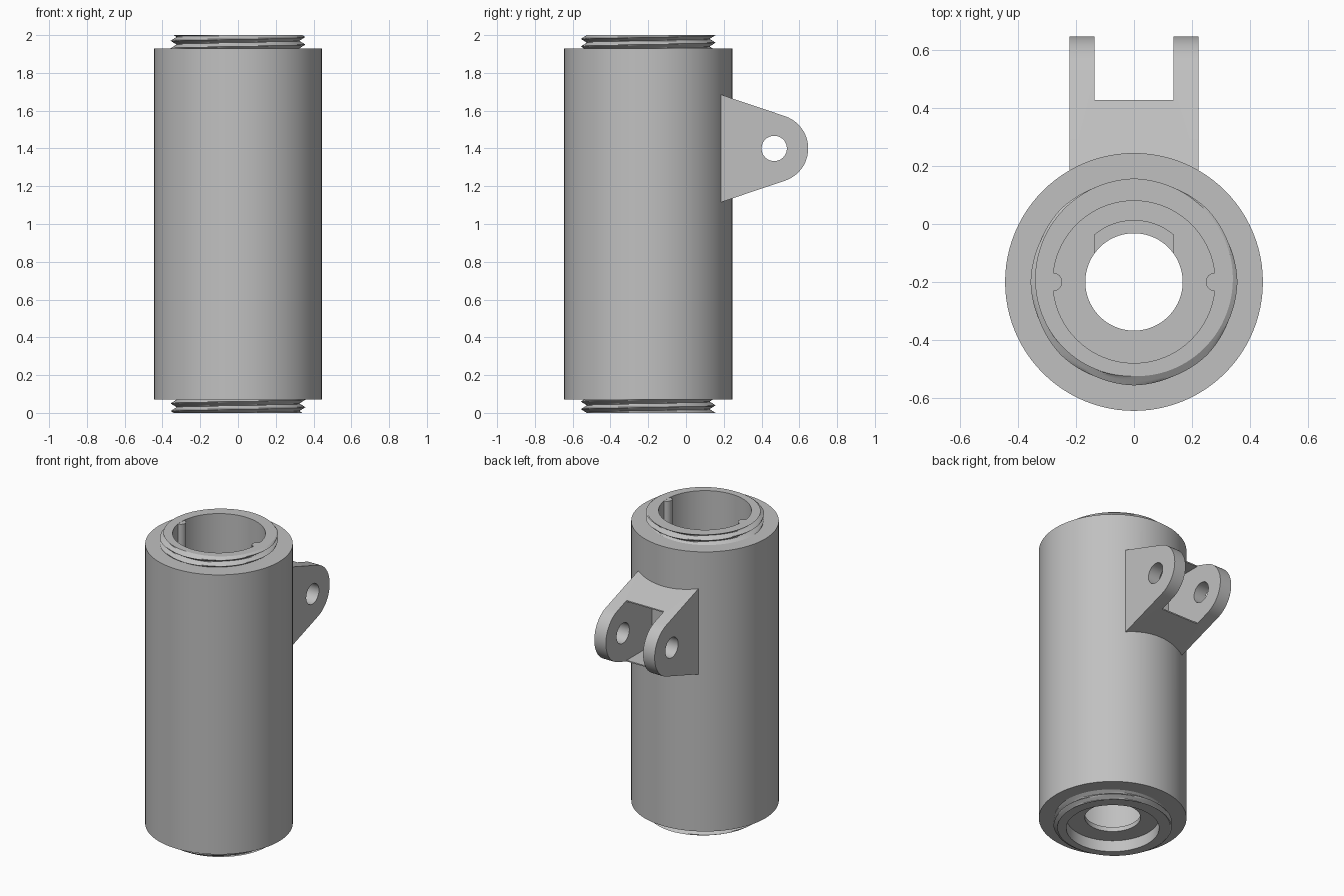
import bpy, bmesh, math
from mathutils import Matrix, Vector

cube = bpy.data.objects.get("Cube")
if cube:
    bpy.data.objects.remove(cube, do_unlink=True)

AXIS_Y = -0.2        # main axis of the tube
BORE = 0.28
SEG = 96

steel = bpy.data.materials.new("grey_steel")
steel.use_nodes = True
steel.diffuse_color = (0.53, 0.53, 0.53, 1)
steel.node_tree.nodes["Principled BSDF"].inputs["Base Color"].default_value = (0.53, 0.53, 0.53, 1)


def finish(name, bm):
    bmesh.ops.recalc_face_normals(bm, faces=bm.faces)
    mesh = bpy.data.meshes.new(name)
    bm.to_mesh(mesh)
    bm.free()
    obj = bpy.data.objects.new(name, mesh)
    bpy.context.collection.objects.link(obj)
    mesh.materials.append(steel)
    return obj


def activate(obj):
    bpy.ops.object.select_all(action='DESELECT')
    obj.select_set(True)
    bpy.context.view_layer.objects.active = obj


def box(name, lo, hi):
    bm = bmesh.new()
    bmesh.ops.create_cube(bm, size=1)
    lo, hi = Vector(lo), Vector(hi)
    bmesh.ops.scale(bm, vec=hi - lo, verts=bm.verts)
    bmesh.ops.translate(bm, vec=(lo + hi) / 2, verts=bm.verts)
    return finish(name, bm)


def cylinder(name, radius, depth, centre, along_x=False, segments=48):
    bm = bmesh.new()
    turn = Matrix.Rotation(math.pi / 2, 4, 'Y') if along_x else Matrix()
    bmesh.ops.create_cone(bm, cap_ends=True, segments=segments, radius1=radius, radius2=radius,
                          depth=depth, matrix=Matrix.Translation(centre) @ turn)
    return finish(name, bm)


def boolean(obj, tool, operation='DIFFERENCE', keep=False):
    mod = obj.modifiers.new("cut", 'BOOLEAN')
    mod.operation, mod.solver, mod.object = operation, 'EXACT', tool
    activate(obj)
    bpy.ops.object.modifier_apply(modifier=mod.name)
    if not keep:
        bpy.data.objects.remove(tool, do_unlink=True)


def thread_radius(z, angle):
    # Triangular helical thread
    phase = ((z - 0.03) / 0.04 - angle / math.tau) % 1
    return 0.325 + 0.032 * abs(2 * phase - 1)


# Tube: closed profile spun round the axis, None marks a threaded ring
steps = 14
profile = [(None, 0.07 * i / steps) for i in range(steps + 1)]
profile += [(0.445, 0.07), (0.445, 1.93)]
profile += [(None, 1.93 + 0.07 * i / steps) for i in range(steps + 1)]
profile += [(BORE, 2), (BORE, 0.105), (0.168, 0.105), (0.168, 0.075), (BORE, 0.075), (BORE, 0)]

bm = bmesh.new()
rings = []
for radius, z in profile:
    ring = []
    for i in range(SEG):
        a = math.tau * i / SEG
        r = thread_radius(z, a) if radius is None else radius
        ring.append(bm.verts.new((r * math.cos(a), AXIS_Y + r * math.sin(a), z)))
    rings.append(ring)
for k, ring in enumerate(rings):
    above = rings[(k + 1) % len(rings)]
    for i in range(SEG):
        j = (i + 1) % SEG
        bm.faces.new((ring[i], ring[j], above[j], above[i]))
tube = finish("threaded_tube", bm)

# Shallow arc-ended notch in the inner lip
notch = cylinder("notch_cutter", 0.212, 0.06, (0, AXIS_Y, 0.12), segments=SEG)
boolean(notch, box("notch_limit", (-0.137, AXIS_Y, 0), (0.137, 0.1, 0.3)), 'INTERSECT')
boolean(tube, notch)

# Fork lug: tapered side profile with a rounded tip, extruded across x
PIVOT_Y, PIVOT_Z, TIP, HALF = 0.467, 1.4, 0.18, 0.222
taper = math.radians(18.2)
side = [(0.17, PIVOT_Z - 0.29)]
for i in range(25):
    a = (math.pi / 2 - taper) * (i / 12 - 1)
    side.append((PIVOT_Y + TIP * math.cos(a), PIVOT_Z + TIP * math.sin(a)))
side.append((0.17, PIVOT_Z + 0.29))
bm = bmesh.new()
face = bm.faces.new([bm.verts.new((-HALF, y, z)) for y, z in side])
out = bmesh.ops.extrude_face_region(bm, geom=[face])
bmesh.ops.translate(bm, vec=(2 * HALF, 0, 0),
                    verts=[v for v in out["geom"] if isinstance(v, bmesh.types.BMVert)])
fork = finish("fork_lug", bm)

# Pin hole, fork gap, and the pocket running back into the tube wall
boolean(fork, cylinder("pin_cutter", 0.067, 1, (0, PIVOT_Y, PIVOT_Z), along_x=True))
boolean(fork, box("gap_cutter", (-0.137, 0.428, 1), (0.137, 0.8, 1.8)))
pocket = box("pocket_cutter", (-0.137, 0.16, 1.205), (0.137, 0.5, 1.595))
boolean(fork, pocket, keep=True)
boolean(tube, pocket)

# Half-round guide ribs on both sides of the bore
ribs = [cylinder(name, 0.032, 1.895, (x, AXIS_Y, 1.0515), segments=24)
        for name, x in (("left_guide_rib", BORE), ("right_guide_rib", -BORE))]

for obj in [tube, fork] + ribs:
    activate(obj)
    bpy.ops.object.shade_smooth_by_angle(angle=math.radians(25))
